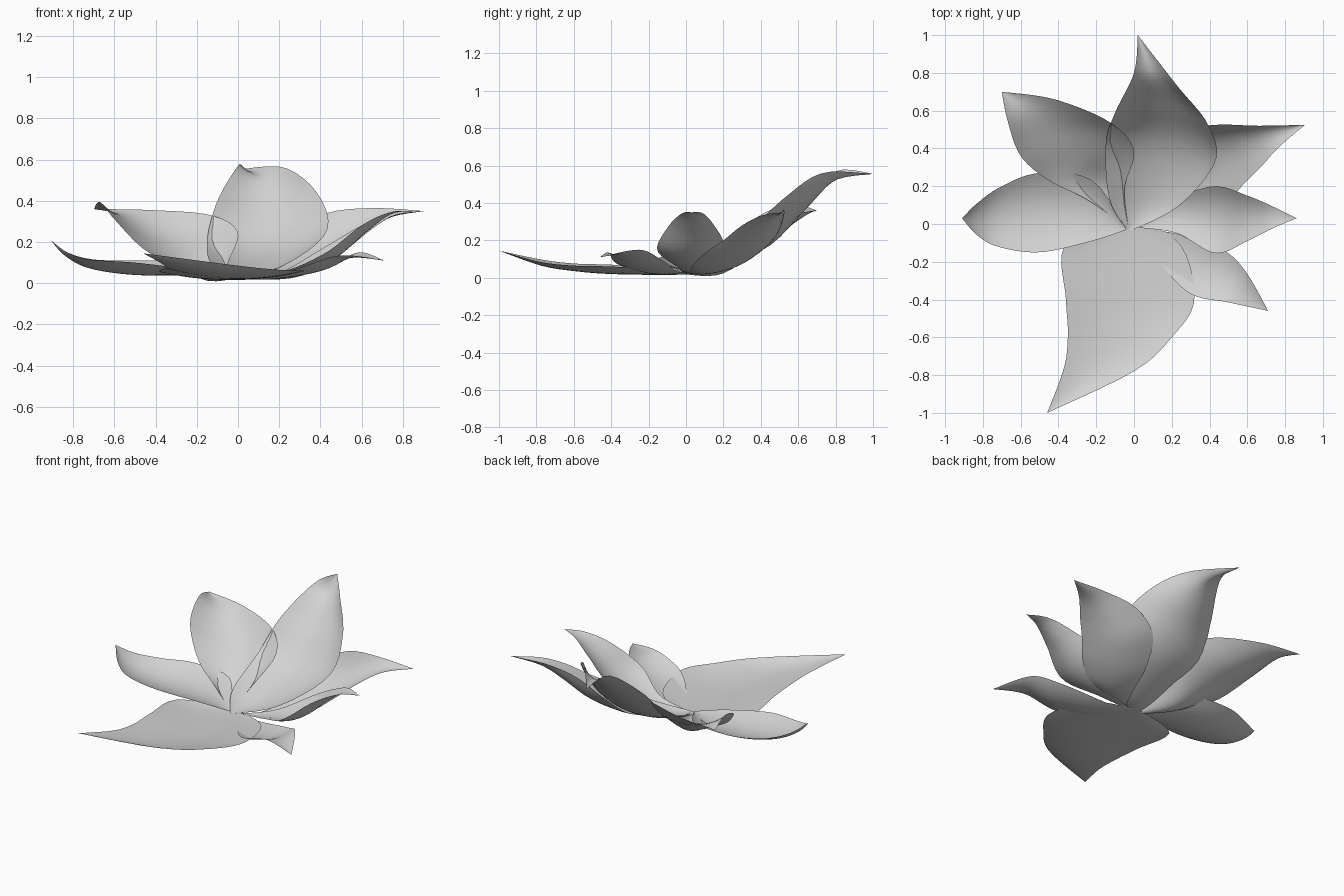
import bpy
import bmesh
from mathutils import Vector

cube = bpy.data.objects.get("Cube")
if cube:
    bpy.data.objects.remove(cube, do_unlink=True)

# One pale grey for the whole blossom
grey = bpy.data.materials.new("pale_grey")
grey.use_nodes = True
colour = (0.65, 0.65, 0.65, 1)
grey.diffuse_color = colour
grey.node_tree.nodes["Principled BSDF"].inputs["Base Color"].default_value = colour

ROWS, COLS = 24, 12


def spline(points, t):
    """Catmull-Rom curve through the points, t from 0 to 1."""
    last = len(points) - 1
    i = min(int(t * last), last - 1)
    f = t * last - i
    b, c = points[i], points[i + 1]
    a = points[i - 1] if i > 0 else b
    d = points[i + 2] if i + 2 <= last else c
    return b + 0.5 * f * (c - a + f * (2 * a - 5 * b + 4 * c - d + f * (3 * (b - c) + d - a)))


def petal(name, base, tip, *stations):
    """Loft a cupped petal between two edge rails; a station is (edge, edge, sag)."""
    base, tip = Vector(base), Vector(tip)
    rail_a = [base] + [Vector(s[0]) for s in stations] + [tip]
    rail_b = [base] + [Vector(s[1]) for s in stations] + [tip]
    sags = [0.0] + [s[2] for s in stations] + [0.0]

    def middle(t):
        return (spline(rail_a, t) + spline(rail_b, t)) / 2

    bm = bmesh.new()
    grid = []
    for r in range(ROWS + 1):
        t = r / ROWS
        if r in (0, ROWS):
            grid.append([bm.verts.new(base if r == 0 else tip)] * (COLS + 1))
            continue
        a, b = spline(rail_a, t), spline(rail_b, t)
        along = middle(t + 0.02) - middle(t - 0.02)
        normal = (b - a).cross(along).normalized()
        if normal.z < 0:
            normal.negate()
        sag = spline(sags, t)
        row = []
        for c in range(COLS + 1):
            u = c / COLS
            row.append(bm.verts.new(a.lerp(b, u) - normal * sag * 4 * u * (1 - u)))
        grid.append(row)
    for low, high in zip(grid, grid[1:]):
        for c in range(COLS):
            corners = list(dict.fromkeys((low[c], low[c + 1], high[c + 1], high[c])))
            bm.faces.new(corners)
    bmesh.ops.recalc_face_normals(bm, faces=bm.faces)
    if sum(f.normal.z for f in bm.faces) < 0:
        bmesh.ops.reverse_faces(bm, faces=bm.faces)
    for f in bm.faces:
        f.smooth = True
    mesh = bpy.data.meshes.new(name)
    bm.to_mesh(mesh)
    bm.free()
    mesh.materials.append(grey)
    bpy.context.collection.objects.link(bpy.data.objects.new(name, mesh))


# Tall upright petal at the back
petal("back_petal", (-.03, -.04, .02), (.02, 1, .555),
      ((-.13, .13, .09), (.23, .09, .09), .055),
      ((-.15, .42, .21), (.43, .33, .25), .085),
      ((-.1, .59, .4), (.39, .53, .43), .09),
      ((.0, .8, .57), (.23, .73, .56), .055))

# Deeply cupped petal with a curled tip
petal("back_right_petal", (-.03, -.02, .02), (-.7, .7, .36),
      ((-.25, .13, .065), (-.05, .19, .09), .065),
      ((-.45, .23, .16), (0, .39, .245), .085),
      ((-.6, .36, .31), (-.13, .54, .33), .1),
      ((-.67, .55, .395), (-.42, .66, .355), .05))

# Low boat-shaped side petal
petal("right_petal", (-.04, -.03, .03), (-.91, .03, .21),
      ((-.22, -.09, .065), (-.22, .23, .1), .045),
      ((-.5, -.15, .1), (-.5, .27, .11), .065),
      ((-.72, -.12, .115), (-.7, .2, .115), .045),
      ((-.83, -.06, .15), (-.83, .11, .15), .02))

# Broad flat petal at the front
petal("front_petal", (-.02, .03, .02), (-.46, -1, .145),
      ((-.36, -.1, .05), (.24, -.1, .04), .03),
      ((-.36, -.4, .07), (.32, -.4, .06), .045),
      ((-.35, -.58, .075), (.2, -.6, .065), .035),
      ((-.37, -.76, .095), (0, -.78, .085), .025))

# Small drooping petal
petal("front_left_petal", (.03, -.03, .02), (.71, -.46, .11),
      ((.14, -.21, .025), (.22, -.05, .035), .01),
      ((.3, -.37, .075), (.46, -.13, .095), .03),
      ((.5, -.415, .135), (.59, -.25, .15), .02))

# Narrow rising side petal
petal("left_petal", (.03, -.02, .03), (.86, .03, .35),
      ((.2, .12, .05), (.23, -.05, .06), .02),
      ((.42, .2, .175), (.43, -.155, .15), .06),
      ((.6, .15, .28), (.6, -.09, .28), .04),
      ((.74, .09, .345), (.74, -.02, .345), .01))

# Long rising petal tucked under the back one
petal("back_left_petal", (.08, .02, .02), (.905, .525, .35),
      ((.15, .18, .035), (.34, .03, .06), .025),
      ((.19, .34, .1), (.48, .1, .13), .055),
      ((.26, .485, .235), (.57, .2, .2), .08),
      ((.43, .525, .34), (.67, .3, .28), .07),
      ((.66, .52, .365), (.77, .41, .335), .03))
